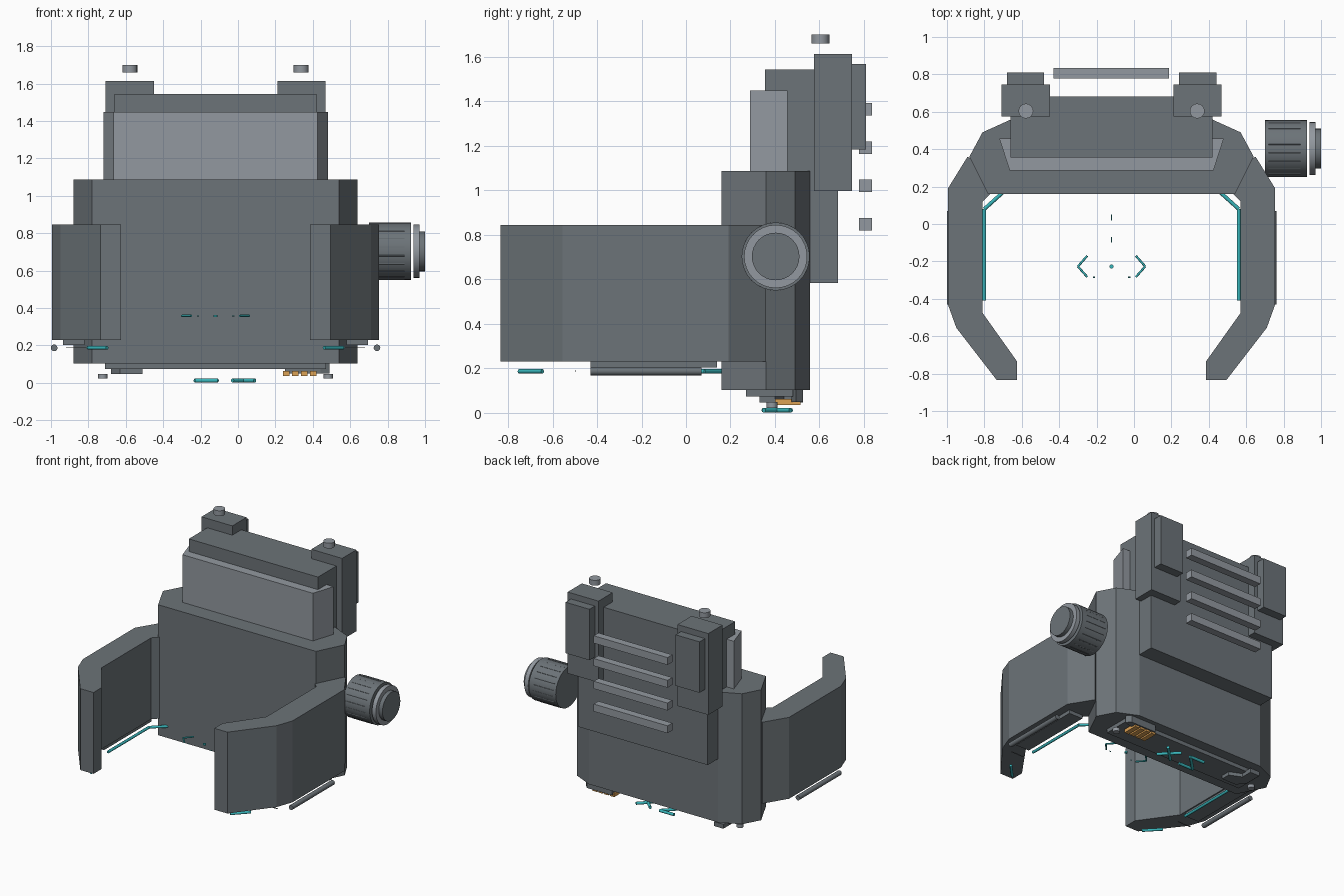
import bpy
import bmesh
import math
from mathutils import Vector

cube = bpy.data.objects.get("Cube")
if cube:
    bpy.data.objects.remove(cube, do_unlink=True)

CX = -0.12  # symmetry plane of the housing
SIDES = (("right", -1), ("left", 1))


def material(name, rgb):
    m = bpy.data.materials.new(name)
    m.use_nodes = True
    m.diffuse_color = (*rgb, 1)
    m.node_tree.nodes["Principled BSDF"].inputs["Base Color"].default_value = (*rgb, 1)
    return m


GREY = material("slate grey", (0.15, 0.172, 0.188))
LIGHT = material("light grey", (0.29, 0.318, 0.35))
TEAL = material("teal", (0.04, 0.46, 0.49))
ORANGE = material("orange", (0.72, 0.36, 0.09))


def finish(name, bm, mat):
    bmesh.ops.recalc_face_normals(bm, faces=bm.faces)
    me = bpy.data.meshes.new(name)
    bm.to_mesh(me)
    bm.free()
    me.materials.append(mat)
    ob = bpy.data.objects.new(name, me)
    bpy.context.collection.objects.link(ob)
    return ob


def prism(name, outline, z0, z1, mat):
    """Vertical extrusion of an xy outline."""
    bm = bmesh.new()
    face = bm.faces.new([bm.verts.new((x, y, z0)) for x, y in outline])
    top = bmesh.ops.extrude_face_region(bm, geom=[face])["geom"]
    verts = [v for v in top if isinstance(v, bmesh.types.BMVert)]
    bmesh.ops.translate(bm, verts=verts, vec=(0, 0, z1 - z0))
    return finish(name, bm, mat)


def box(name, x0, x1, y0, y1, z0, z1, mat):
    return prism(name, [(x0, y0), (x1, y0), (x1, y1), (x0, y1)], z0, z1, mat)


def rods(name, paths, radius, mat, sides=8):
    """Round rods along polylines, joined in one object."""
    bm = bmesh.new()
    for path in paths:
        for a, b in zip(path, path[1:]):
            a, b = Vector(a), Vector(b)
            new = bmesh.ops.create_cone(bm, cap_ends=True, segments=sides, radius1=radius,
                                        radius2=radius, depth=(b - a).length)["verts"]
            rot = (b - a).to_track_quat('Z', 'Y').to_matrix()
            bmesh.ops.rotate(bm, verts=new, matrix=rot)
            bmesh.ops.translate(bm, verts=new, vec=(a + b) / 2)
    ob = finish(name, bm, mat)
    bpy.context.view_layer.objects.active = ob
    ob.select_set(True)
    bpy.ops.object.shade_smooth_by_angle(angle=math.radians(50))
    ob.select_set(False)
    return ob


def both(half):
    """Closed outline from its +x half, mirrored about the housing centre."""
    return [(CX + x, y) for x, y in half] + [(CX - x, y) for x, y in reversed(half)]


# Housing and upper panels
prism("housing", both([(0.66, 0.16), (0.76, 0.36), (0.69, 0.49), (0.54, 0.558)]), 0.102, 1.088, GREY)
prism("front_panel", both([(0.545, 0.287), (0.6, 0.457)]), 1.088, 1.448, LIGHT)
box("back_block", CX - 0.54, CX + 0.54, 0.355, 0.683, 0.583, 1.543, GREY)
box("bottom_plate", CX - 0.59, CX + 0.59, 0.27, 0.48, 0.073, 0.102, GREY)

# Cooling bars across the back
for i in range(4):
    z = 0.848 + 0.172 * i
    box(f"back_bar_{i + 1}", -0.43, 0.187, 0.778, 0.835, z - 0.028, z + 0.028, LIGHT)

arm = [(0.77, 0.36), (0.875, 0.19), (0.875, -0.43), (0.83, -0.555), (0.615, -0.833),
       (0.505, -0.833), (0.505, -0.735), (0.69, -0.475), (0.69, 0.12), (0.62, 0.19), (0.66, 0.3)]

for side, s in SIDES:
    def at(x):
        return CX + s * x

    # Gripping arm with its underside trim
    prism(f"{side}_arm", [(at(x), y) for x, y in arm], 0.23, 0.845, GREY)
    trim = [(0.815, 0.14), (0.815, -0.43), (0.70, -0.43), (0.70, 0.14)]
    prism(f"{side}_arm_trim", [(at(x), y) for x, y in trim], 0.203, 0.23, GREY)
    rods(f"{side}_outer_rod", [[(at(0.863), -0.43, 0.187), (at(0.863), 0.07, 0.187)]], 0.018, GREY, 12)
    box(f"{side}_arm_fin", *sorted((at(0.69), at(0.80))), -0.5, -0.495, 0.185, 0.19, GREY)
    # Glowing strips
    rods(f"{side}_light_strip", [[(at(0.68), -0.41, 0.187), (at(0.68), 0.08, 0.187),
                                 (at(0.58), 0.17, 0.187)]], 0.01, TEAL)
    rods(f"{side}_tip_light", [[(at(0.68), -0.645, 0.187), (at(0.58), -0.75, 0.187)]], 0.01, TEAL)

    # Rear tower, cover and top button
    box(f"{side}_tower", *sorted((at(0.33), at(0.588))), 0.575, 0.745, 0.998, 1.613, GREY)
    box(f"{side}_tower_cover", *sorted((at(0.36), at(0.56))), 0.745, 0.81, 1.183, 1.568, GREY)
    rods(f"{side}_button", [[(at(0.458), 0.604, 1.66), (at(0.458), 0.604, 1.70)]], 0.04, LIGHT, 16)
    rods(f"{side}_foot_pin", [[(at(0.603), 0.387, 0.022), (at(0.603), 0.387, 0.048)]], 0.025, LIGHT, 12)

    # Floating chevron and ticks
    rods(f"{side}_chevron", [[(at(0.13), -0.17, 0.358), (at(0.18), -0.227, 0.358),
                             (at(0.13), -0.283, 0.358)]], 0.006, TEAL)
    rods(f"{side}_tick", [[(at(0.088), -0.285, 0.358), (at(0.1), -0.285, 0.358)]], 0.003, TEAL)

# Centre dot and dashes
rods("centre_dot", [[(CX, -0.227, 0.353), (CX, -0.227, 0.363)]], 0.011, TEAL, 12)
rods("centre_dashes", [[(CX, y, 0.358), (CX, y + 0.03, 0.358)] for y in (-0.1, 0.02)], 0.003, TEAL)

# Crossed and zigzag rods under the base
rods("cross_rods", [[(-0.03, 0.35, 0.012), (0.09, 0.47, 0.012)],
                    [(-0.03, 0.47, 0.012), (0.09, 0.35, 0.012)]], 0.011, TEAL)
rods("zigzag_rods", [[(-0.11, 0.35, 0.012), (-0.23, 0.35, 0.012), (-0.11, 0.47, 0.012),
                      (-0.23, 0.47, 0.012)]], 0.011, TEAL)

# Connector bar with contact strips, and the bracket on the other side
prism("connector_bar", [(0.25, 0.475), (0.44, 0.475), (0.49, 0.495), (0.46, 0.525), (0.25, 0.525)],
      0.05, 0.102, GREY)
prism("bracket", [(-0.51, 0.33), (-0.63, 0.33), (-0.68, 0.39), (-0.68, 0.525), (-0.60, 0.525),
                  (-0.60, 0.44), (-0.51, 0.40)], 0.047, 0.08, GREY)
for i in range(4):
    x = 0.24 + 0.048 * i
    box(f"contact_{i + 1}", x, x + 0.036, 0.40, 0.515, 0.036, 0.063, ORANGE)

# Side knob: drum, grip ribs and stepped cap
Y, Z = 0.403, 0.703
rods("knob_drum", [[(0.70, Y, Z), (0.925, Y, Z)]], 0.153, GREY, 32)
ribs = []
for i in range(20):
    a = math.tau * (i + 0.5) / 20
    y, z = Y + 0.1505 * math.cos(a), Z + 0.1505 * math.sin(a)
    ribs.append([(0.72, y, z), (0.89, y, z)])
rods("knob_ribs", ribs, 0.004, GREY, 6)
rods("knob_ring", [[(0.938, Y, Z), (0.97, Y, Z)]], 0.142, LIGHT, 32)
rods("knob_cap", [[(0.97, Y, Z), (1.0, Y, Z)]], 0.107, GREY, 32)
